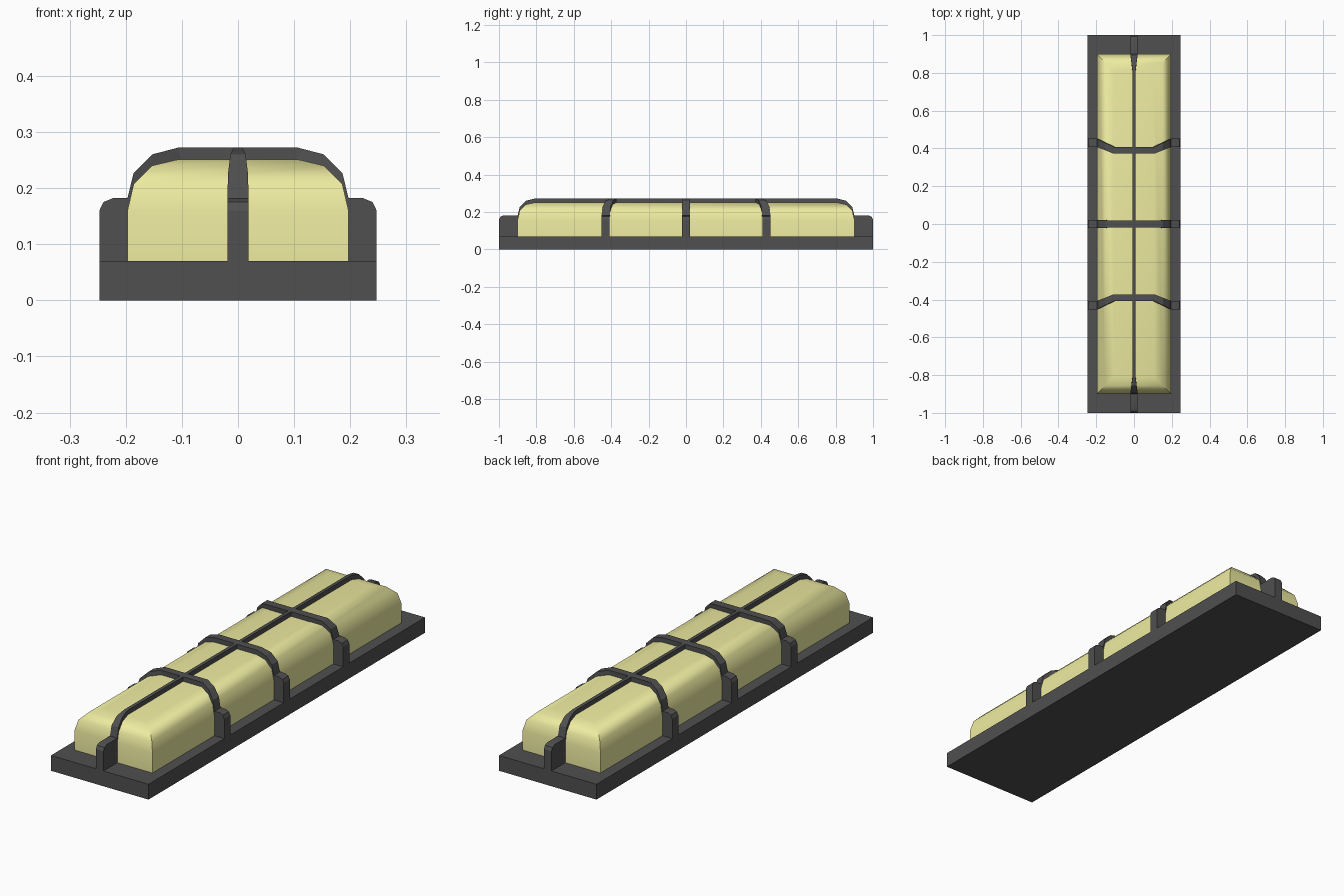
import bpy, bmesh, math

if "Cube" in bpy.data.objects:
    bpy.data.objects.remove(bpy.data.objects["Cube"])

def material(name, rgb):
    m = bpy.data.materials.new(name)
    m.diffuse_color = (*rgb, 1)
    m.use_nodes = True
    m.node_tree.nodes["Principled BSDF"].inputs["Base Color"].default_value = m.diffuse_color
    return m

DARK = material("dark_housing", (0.08, 0.08, 0.08))
YELLOW = material("pale_yellow_lens", (0.85, 0.83, 0.35))

def finish(bm, name, mat, angle=None):
    bmesh.ops.recalc_face_normals(bm, faces=bm.faces[:])
    me = bpy.data.meshes.new(name)
    bm.to_mesh(me)
    bm.free()
    ob = bpy.data.objects.new(name, me)
    bpy.context.collection.objects.link(ob)
    me.materials.append(mat)
    if angle:
        bpy.ops.object.select_all(action='DESELECT')
        ob.select_set(True)
        bpy.context.view_layer.objects.active = ob
        bpy.ops.object.shade_smooth_by_angle(angle=math.radians(angle))
    return ob

def loft(bm, sections):
    rings = [[bm.verts.new(p) for p in s] for s in sections]
    n = len(rings[0])
    for a, b in zip(rings, rings[1:]):
        for i in range(n):
            j = (i + 1) % n
            bm.faces.new((a[i], a[j], b[j], b[i]))
    bm.faces.new(rings[0])
    bm.faces.new(rings[-1][::-1])

def rect(hx, hy, z):
    return [(-hx, -hy, z), (hx, -hy, z), (hx, hy, z), (-hx, hy, z)]

# Base plate
bm = bmesh.new()
loft(bm, [rect(0.247, 1.0, 0), rect(0.247, 1.0, 0.07)])
finish(bm, "base_plate", DARK)

# Lens: stacked rectangles, inset to round the upper edges
LENS_X, LENS_Y = 0.197, 0.9
ROUND = [(0, 0.07), (0, 0.16), (0.011, 0.207), (0.044, 0.24), (0.09, 0.251)]
bm = bmesh.new()
loft(bm, [rect(LENS_X - d, LENS_Y - d, z) for d, z in ROUND])
finish(bm, "lens", YELLOW, 40)

# Guard bars: (inset from lens edge, outer z, inner z)
BAR = [(0, 0.182, 0.15), (0.011, 0.227, 0.195), (0.044, 0.26, 0.23), (0.09, 0.272, 0.243)]

def guard_bar(name, lens, edge, w_foot, w_top, place, lean=0.0):
    bm = bmesh.new()
    # arched band over the lens, tapering and leaning towards its middle
    half = []
    for d, zo, zi in BAR:
        t = d / 0.09
        w = w_foot + (w_top - w_foot) * t
        half.append((lens - d, lens - d - 0.008, zo, zi, w, lean * t))
    sections = []
    for s, part in ((-1, half), (1, half[::-1])):
        for uo, ui, zo, zi, w, v in part:
            sections.append([place(s * uo, v - w, zo), place(s * uo, v + w, zo),
                             place(s * ui, v + w, zi), place(s * ui, v - w, zi)])
    loft(bm, sections)
    # rounded foot at each end
    foot = [(lens - 0.008, 0.07), (edge, 0.07), (edge, 0.16), (edge - 0.007, 0.175),
            (edge - 0.024, 0.182), (lens, 0.182), (lens - 0.008, 0.15)]
    for s in (-1, 1):
        loft(bm, [[place(s * u, v, z) for u, z in foot] for v in (-w_foot, w_foot)])
    finish(bm, name, DARK, 25)

# Three cross bars, the outer two leaning towards the centre
for name, y, lean in (("front_cross_bar", -0.43, 0.04), ("middle_cross_bar", 0, 0),
                      ("back_cross_bar", 0.43, -0.04)):
    guard_bar(name, LENS_X, 0.247, 0.022, 0.018,
              lambda u, v, z, y=y: (u, y + v, z), lean)

# Lengthwise bar
guard_bar("long_bar", LENS_Y, 1.0, 0.019, 0.008, lambda u, v, z: (v, u, z))
